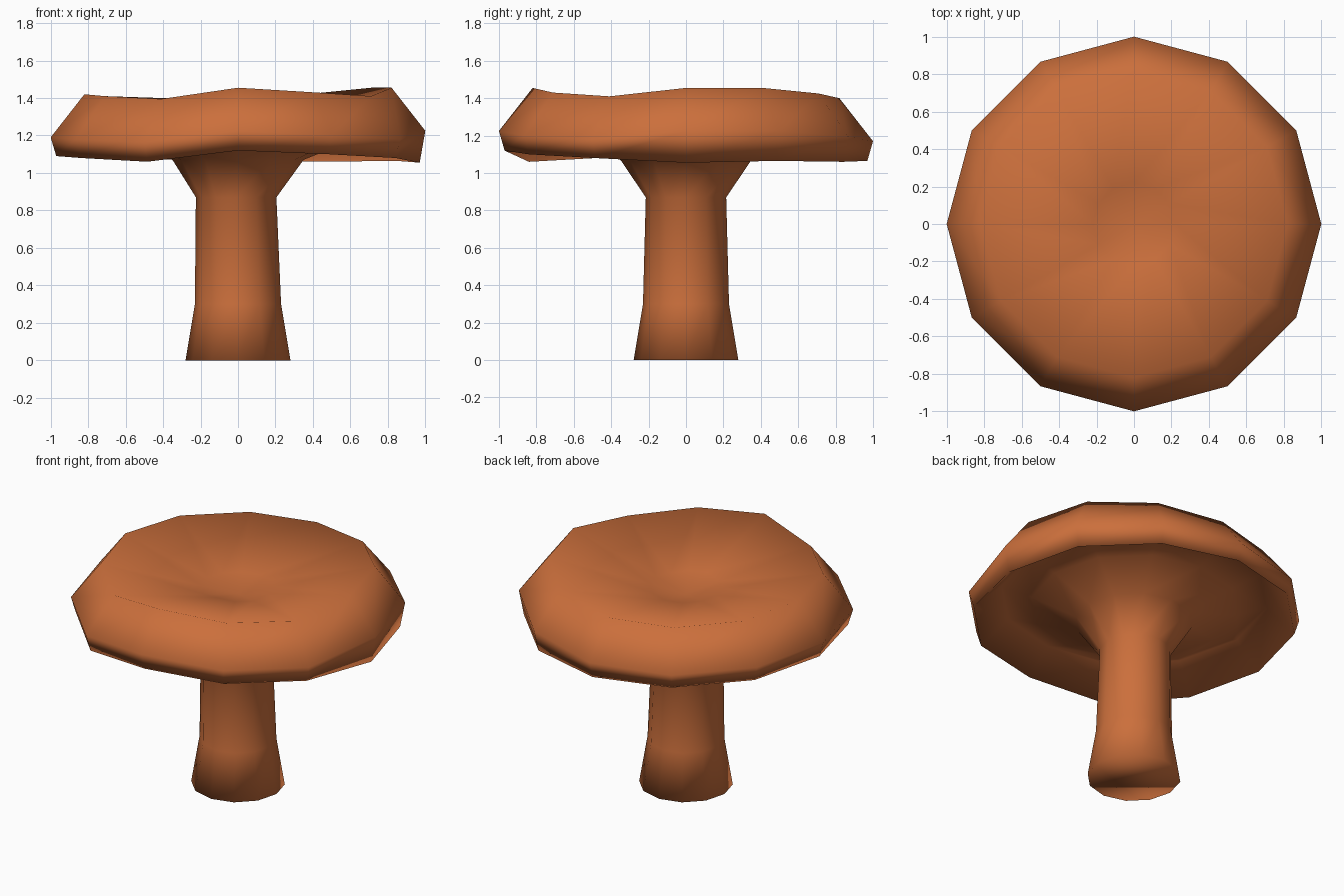
import bpy, bmesh, math

if "Cube" in bpy.data.objects:
    bpy.data.objects.remove(bpy.data.objects["Cube"])

N = 12
# Wavy heights around the cap, every 30 degrees starting at +x
crest = [1.455, 1.455, 1.425, 1.40, 1.40, 1.41, 1.42, 1.41, 1.395, 1.455, 1.43, 1.41]
lip = [1.055, 1.065, 1.06, 1.065, 1.075, 1.085, 1.09, 1.08, 1.06, 1.12, 1.10, 1.08]


def level(z, waves=None, amount=0.0):
    """Flat ring height, optionally following part of a wave."""
    if not waves:
        return [z] * N
    mean = sum(waves) / N
    return [z + amount * (w - mean) for w in waves]


# Rings from the foot, up the stem, under the cap, over the rim, into the dish
rings = [
    (0.28, 0.0, level(0.0)),
    (0.23, 0.0, level(0.30)),
    (0.215, -0.01, level(0.87)),
    (0.35, 0.0, level(1.07)),
    (0.62, 0.0, level(1.18)),
    (0.80, 0.0, level(1.24, lip, 0.5)),
    (0.97, 0.0, lip),
    (1.00, 0.0, [z - 0.23 for z in crest]),
    (0.82, 0.0, crest),
    (0.22, 0.0, level(1.29, crest, 0.3)),
]

bm = bmesh.new()
loops = []
for r, dx, heights in rings:
    loops.append([bm.verts.new((dx + r * math.cos(math.tau * i / N),
                                r * math.sin(math.tau * i / N), heights[i]))
                  for i in range(N)])

# Skin the rings, close the foot and the dish
for a, b in zip(loops, loops[1:]):
    for i in range(N):
        j = (i + 1) % N
        bm.faces.new((a[i], a[j], b[j], b[i]))
bm.faces.new(loops[0][::-1])
centre = bm.verts.new((0, 0, 1.24))
for i in range(N):
    bm.faces.new((loops[-1][i], loops[-1][(i + 1) % N], centre))
for f in bm.faces:
    f.smooth = True
bmesh.ops.recalc_face_normals(bm, faces=bm.faces)

mesh = bpy.data.meshes.new("mushroom")
bm.to_mesh(mesh)
bm.free()
mat = bpy.data.materials.new("orange_brown")
mat.diffuse_color = (0.60, 0.16, 0.045, 1)
mat.use_nodes = True
mat.node_tree.nodes["Principled BSDF"].inputs["Base Color"].default_value = mat.diffuse_color
mesh.materials.append(mat)
obj = bpy.data.objects.new("mushroom", mesh)
bpy.context.collection.objects.link(obj)
